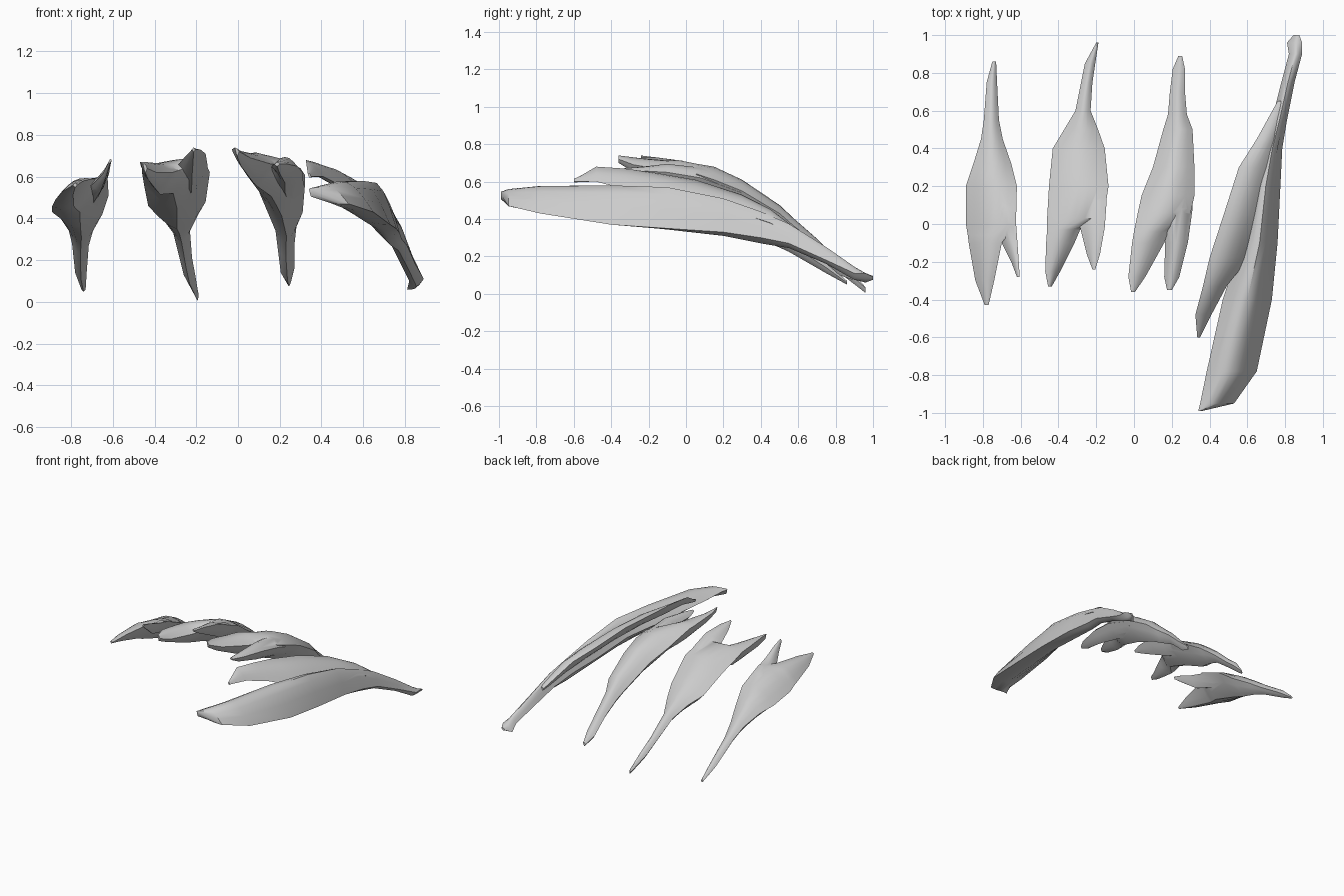
import bpy, bmesh, math

N = 6  # steps across each half of a cross-section


def ring(bm, s):
    """One lens-shaped section: y, left x, right x, left z, right z, bulge up, keel down."""
    y, xl, xr, zl, zr, up, down = s
    pts = []
    for i in range(N + 1):                      # upper skin, left to right
        t = i / N
        pts.append((xl + (xr - xl) * t, y, zl + (zr - zl) * t + up * math.sin(math.pi * t)))
    for i in range(N - 1, 0, -1):               # keeled underside, right to left
        t = i / N
        pts.append((xl + (xr - xl) * t, y,
                    zl + (zr - zl) * t - down * (1 - abs(2 * t - 1) ** 1.4)))
    return [bm.verts.new(p) for p in pts]


def loft(name, sections):
    bm = bmesh.new()
    rings = [ring(bm, s) for s in sections]
    for a, b in zip(rings, rings[1:]):
        for i in range(len(a)):
            j = (i + 1) % len(a)
            bm.faces.new((a[i], a[j], b[j], b[i]))
    bm.faces.new(rings[0])
    bm.faces.new(rings[-1][::-1])
    bmesh.ops.recalc_face_normals(bm, faces=bm.faces)
    me = bpy.data.meshes.new(name)
    bm.to_mesh(me)
    bm.free()
    ob = bpy.data.objects.new(name, me)
    bpy.context.collection.objects.link(ob)
    return ob


def muscle(name, belly, prong):
    """Main belly merged with its second head."""
    ob, head = loft(name, belly), loft(name + "_head", prong)
    bpy.ops.object.select_all(action='DESELECT')
    bpy.context.view_layer.objects.active = ob
    ob.select_set(True)
    mod = ob.modifiers.new("merge", 'BOOLEAN')
    mod.operation, mod.solver, mod.object = 'UNION', 'EXACT', head
    bpy.ops.object.modifier_apply(modifier=mod.name)
    bpy.data.objects.remove(head)
    bpy.ops.object.shade_smooth_by_angle(angle=math.radians(40))


# outer left muscle
muscle("muscle_outer_left", [
    (-.43, -.79, -.77, .56, .56, .01, .01),
    (-.30, -.84, -.74, .53, .58, .02, .04),
    (-.10, -.875, -.70, .49, .59, .04, .08),
    (-.06, -.88, -.67, .48, .59, .04, .09),
    (0, -.89, -.625, .46, .60, .04, .10),
    (.20, -.89, -.62, .43, .51, .06, .11),
    (.32, -.85, -.65, .40, .42, .06, .10),
    (.45, -.81, -.695, .34, .34, .04, .07),
    (.55, -.795, -.715, .28, .27, .03, .05),
    (.75, -.78, -.725, .14, .14, .03, .03),
    (.86, -.75, -.73, .06, .06, .01, .01),
], [
    (-.28, -.62, -.605, .67, .68, .01, .01),
    (-.20, -.65, -.61, .61, .66, .015, .03),
    (-.10, -.70, -.617, .56, .62, .02, .06),
    (.08, -.76, -.63, .53, .57, .02, .08),
    (.25, -.78, -.67, .45, .46, .02, .05),
])

# inner left muscle
muscle("muscle_inner_left", [
    (-.33, -.455, -.435, .66, .64, .01, .03),
    (-.25, -.47, -.39, .67, .62, .02, .06),
    (-.10, -.465, -.315, .65, .62, .03, .10),
    (-.03, -.46, -.285, .64, .63, .03, .12),
    (.03, -.46, -.16, .62, .68, .03, .13),
    (.20, -.45, -.135, .56, .62, .04, .14),
    (.40, -.43, -.155, .46, .48, .06, .12),
    (.50, -.37, -.19, .41, .42, .04, .09),
    (.60, -.31, -.23, .33, .34, .04, .05),
    (.75, -.28, -.22, .21, .21, .03, .04),
    (.85, -.26, -.205, .13, .13, .03, .04),
    (.96, -.20, -.188, .02, .03, .01, .02),
], [
    (-.24, -.22, -.205, .73, .73, .01, .01),
    (-.16, -.25, -.18, .70, .73, .01, .04),
    (-.02, -.285, -.155, .66, .71, .02, .08),
    (.12, -.30, -.145, .60, .65, .03, .09),
    (.30, -.30, -.16, .53, .54, .02, .05),
])

# inner right muscle
muscle("muscle_inner_right", [
    (-.36, -.015, .005, .74, .72, .005, .03),
    (-.28, -.03, .06, .73, .69, .01, .06),
    (-.10, -.01, .16, .70, .66, .03, .11),
    (-.04, .0, .18, .69, .66, .04, .12),
    (.06, .02, .30, .65, .64, .05, .14),
    (.15, .04, .32, .61, .61, .07, .14),
    (.30, .10, .32, .53, .55, .07, .13),
    (.50, .155, .31, .40, .43, .06, .10),
    (.58, .18, .28, .34, .36, .05, .08),
    (.70, .19, .27, .26, .27, .03, .06),
    (.82, .205, .27, .14, .16, .02, .05),
    (.89, .235, .255, .09, .10, .01, .02),
], [
    (-.35, .175, .20, .66, .66, .01, .01),
    (-.28, .16, .24, .65, .66, .02, .04),
    (-.10, .165, .285, .65, .65, .045, .08),
    (.08, .14, .31, .63, .62, .05, .10),
    (.30, .18, .315, .54, .54, .03, .08),
])

# large outer right muscle, its outer flank dropping to a low right edge
muscle("muscle_outer_right", [
    (-.99, .34, .36, .54, .53, .01, .03),
    (-.95, .35, .53, .54, .47, .05, .03),
    (-.78, .385, .65, .52, .43, .10, .03),
    (-.40, .47, .73, .49, .37, .15, .04),
    (-.10, .57, .76, .45, .35, .17, .05),
    (.20, .62, .775, .39, .33, .15, .05),
    (.40, .68, .785, .34, .30, .12, .05),
    (.55, .73, .81, .28, .27, .10, .03),
    (.75, .78, .85, .18, .18, .07, .02),
    (.90, .82, .89, .10, .11, .04, .03),
    (.96, .81, .89, .06, .11, .02, .02),
    (1.0, .845, .875, .08, .09, .01, .01),
], [
    (-.60, .335, .35, .61, .60, .01, .01),
    (-.48, .325, .41, .68, .60, .01, .03),
    (-.33, .365, .49, .67, .56, .02, .04),
    (-.18, .40, .61, .65, .50, .04, .04),
    (.05, .475, .68, .61, .46, .04, .05),
    (.30, .555, .74, .53, .43, .03, .06),
    (.45, .65, .77, .45, .38, .03, .06),
    (.65, .76, .81, .29, .27, .02, .03),
])
